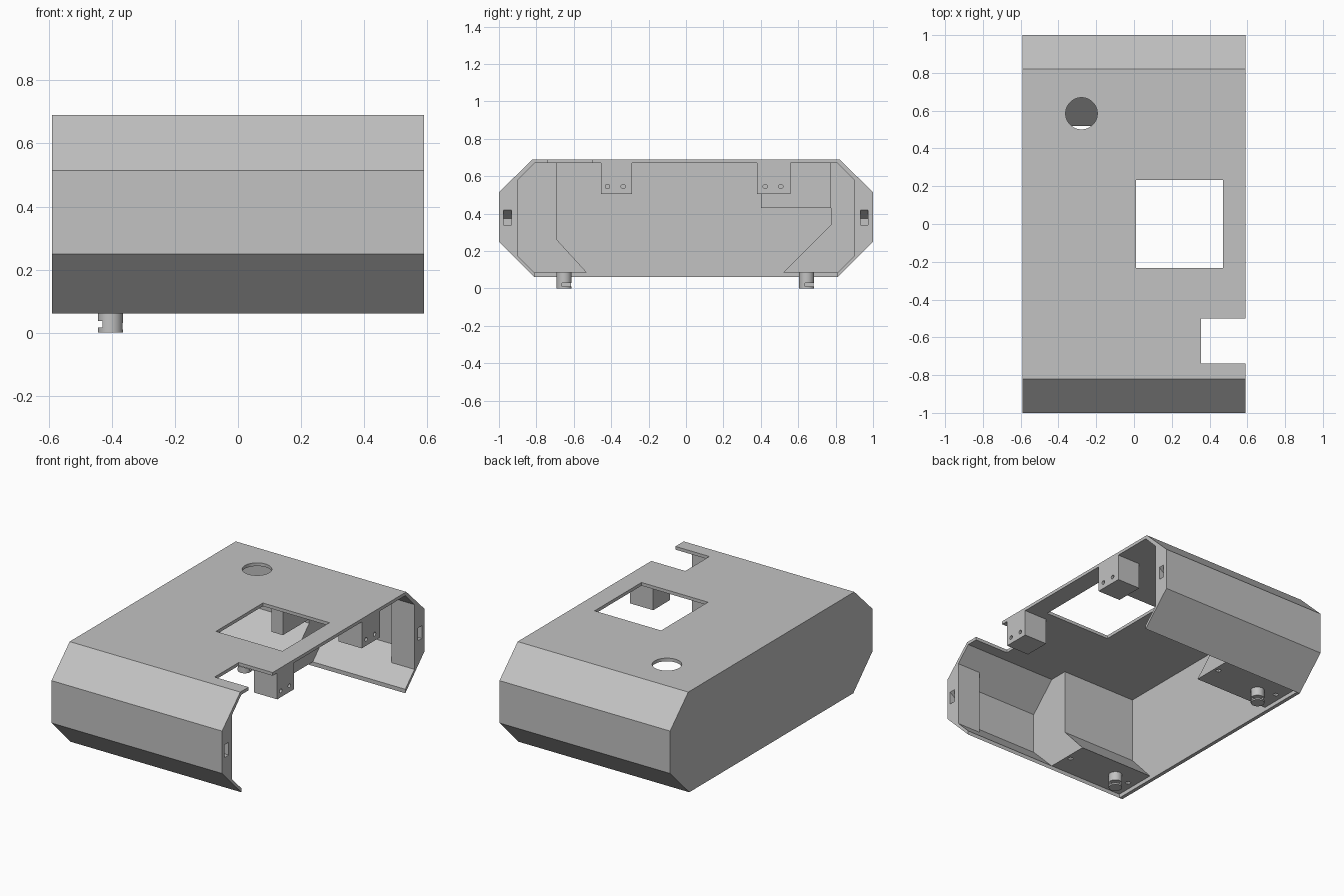
import bpy, bmesh, math
from mathutils import Vector

if "Cube" in bpy.data.objects:
    bpy.data.objects.remove(bpy.data.objects["Cube"])

grey = bpy.data.materials.new("light_grey")
grey.use_nodes = True
grey.diffuse_color = (0.54, 0.54, 0.54, 1)
grey.node_tree.nodes["Principled BSDF"].inputs["Base Color"].default_value = (0.54, 0.54, 0.54, 1)


def prism(name, pts, lo, hi, axis="x"):
    """Extrude a flat outline along an axis; x takes (y, z), y takes (x, z), z takes (x, y)."""
    place = {"x": lambda p: (lo, *p), "y": lambda p: (p[0], lo, p[1]), "z": lambda p: (*p, lo)}[axis]
    step = Vector([(hi - lo) * (a == axis) for a in "xyz"])
    bm = bmesh.new()
    face = bm.faces.new([bm.verts.new(place(p)) for p in pts])
    ext = bmesh.ops.extrude_face_region(bm, geom=[face])
    bmesh.ops.translate(bm, vec=step, verts=[v for v in ext["geom"] if isinstance(v, bmesh.types.BMVert)])
    bmesh.ops.recalc_face_normals(bm, faces=bm.faces)
    mesh = bpy.data.meshes.new(name)
    bm.to_mesh(mesh)
    bm.free()
    mesh.materials.append(grey)
    ob = bpy.data.objects.new(name, mesh)
    bpy.context.collection.objects.link(ob)
    return ob


def box(name, x, y, z):
    return prism(name, [(y[0], z[0]), (y[1], z[0]), (y[1], z[1]), (y[0], z[1])], *x)


def circle(cx, cy, r, n=32):
    return [(cx + r * math.cos(math.tau * i / n), cy + r * math.sin(math.tau * i / n)) for i in range(n)]


def cut(ob, *cutters):
    """Subtract the cutters and bake the result."""
    for c in cutters:
        c.hide_render = True
        mod = ob.modifiers.new("cut", "BOOLEAN")
        mod.operation, mod.solver, mod.object = "DIFFERENCE", "EXACT", c
    bpy.context.view_layer.update()
    baked = bpy.data.meshes.new_from_object(ob.evaluated_get(bpy.context.evaluated_depsgraph_get()))
    ob.modifiers.clear()
    ob.data = baked
    for c in cutters:
        bpy.data.objects.remove(c)


def mirrored(half):
    return half + [(-y, z) for y, z in reversed(half)]


def smooth(ob):
    bpy.ops.object.select_all(action="DESELECT")
    ob.select_set(True)
    bpy.context.view_layer.objects.active = ob
    bpy.ops.object.shade_smooth_by_angle(angle=math.radians(30))


X = 0.59          # half width
WALL = -0.567     # inner face of the closed side
outer = [(0.81, 0.06), (1, 0.25), (1, 0.515), (0.82, 0.69)]
inner = [(0.81, 0.085), (0.975, 0.25), (0.975, 0.505), (0.81, 0.67)]

# Bent shell, open underneath and on one side
shell = prism("shell", mirrored(outer) + mirrored(inner)[::-1], WALL, X)
cut(shell,
    box("window_cutter", (0.01, 0.47), (-0.232, 0.232), (0.6, 0.8)),
    box("notch_cutter", (0.355, 0.7), (-0.738, -0.5), (0.6, 0.8)),
    prism("hole_cutter", circle(-0.278, 0.585, 0.084, 48), 0.6, 0.8, "z"))

# Closed side
prism("side_wall", mirrored(outer), -X, WALL)

# Corner housings with a sloping inner foot
front_pts = [(-0.53, 0.085), (-0.69, 0.26), (-0.69, 0.67)] + [(-y, z) for y, z in reversed(inner)]
back_pts = [(0.52, 0.085), (0.775, 0.34), (0.775, 0.67)] + inner[::-1]
for name, pts, y in (("front_housing", front_pts, -0.675), ("back_housing", back_pts, 0.675)):
    housing = prism(name, pts, WALL, -0.05)
    cut(housing, *[box("socket_cutter", (x - 0.013, x + 0.013), (y - 0.013, y + 0.013), (0, 0.13))
                   for x in (-0.52, -0.08)])

# Hanging block beside the back housing
box("hanging_block", (-0.05, 0.03), (0.4, 0.775), (0.43, 0.67))

# Latch blocks on the open side, each with a wedge pocket
for name, s in (("front_latch_block", -1), ("back_latch_block", 1)):
    pts = [(0.9, 0.175), (0.975, 0.25), (0.975, 0.505), (0.9, 0.583)]
    block = prism(name, [(s * y, z) for y, z in pts], 0.43, X)
    y = s * 0.956
    wedge = [(0.6, 0.428), (0.53, 0.375), (0.53, 0.34), (0.6, 0.34)]
    cut(block, prism("pocket_cutter", wedge, y - 0.022, y + 0.022 - 0.004 * (s > 0), "y"))

# Screw brackets under the top, each with two holes
for name, y0, y1 in (("front_bracket", -0.455, -0.29), ("back_bracket", 0.38, 0.56)):
    bracket = box(name, (0.43, X), (y0, y1), (0.505, 0.67))
    mid = (y0 + y1) / 2 - 0.005
    cut(bracket, *[prism("screw_cutter", circle(mid + d, 0.545, 0.012, 16), 0.52, 0.65)
                   for d in (-0.042, 0.042)])

# Round pegs with a small side notch
for name, y in (("front_peg", -0.652), ("back_peg", 0.645)):
    peg = prism(name, circle(-0.405, y, 0.04), 0, 0.085, "z")
    cut(peg, box("peg_cutter", (-0.46, -0.43), (y - 0.05, y + 0.05), (0.016, 0.036)),
        box("peg_slot_cutter", (-0.42, -0.35), (y - 0.01, y + 0.05), (0.01, 0.03)))
    smooth(peg)
